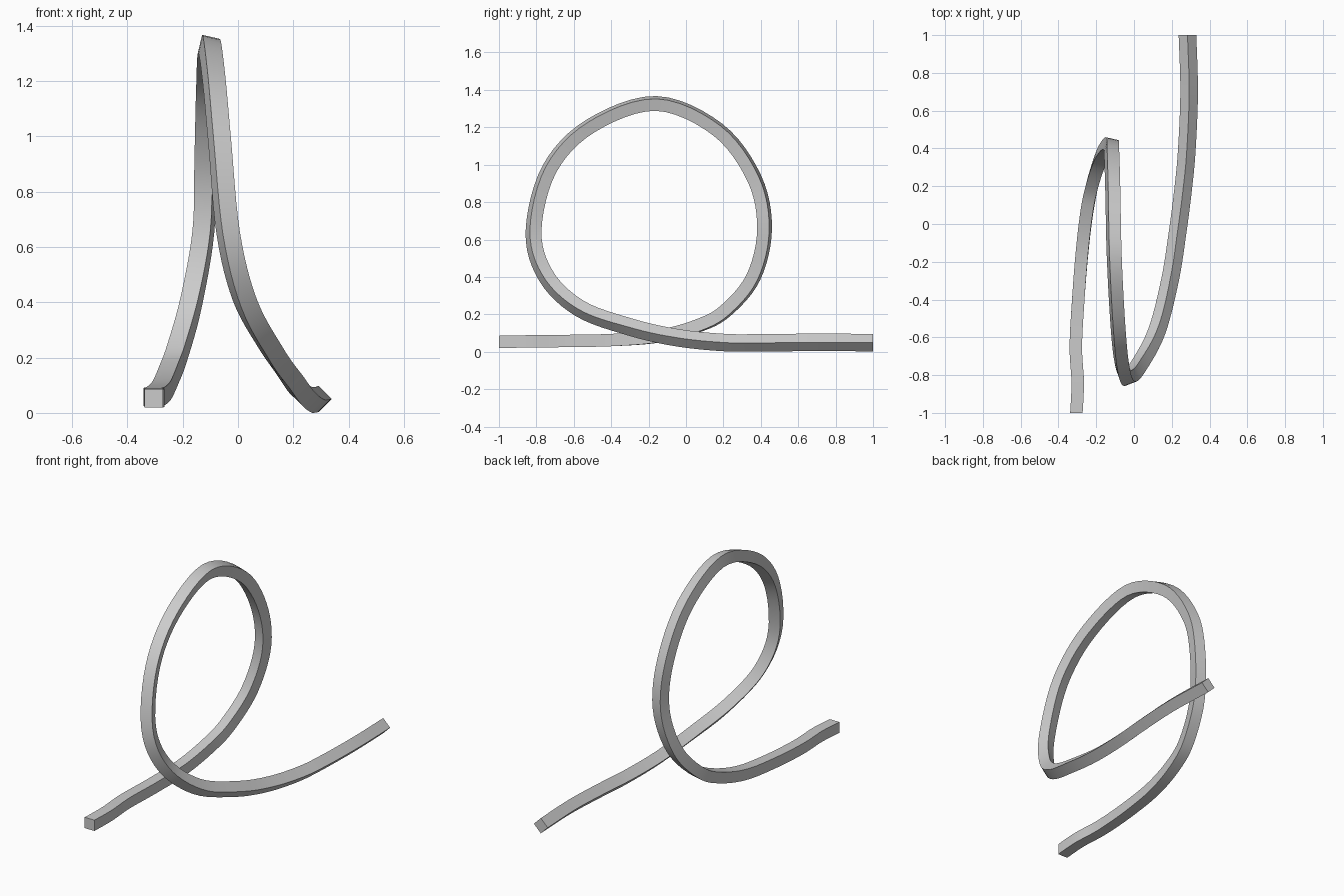
import bpy, bmesh, math
from mathutils import Vector

if "Cube" in bpy.data.objects:
    bpy.data.objects.remove(bpy.data.objects["Cube"])

# path of the bar: x, y, z, twist in degrees
PATH = [
    (-.305, -1, .055, 0), (-.298, -.84, .058, 0), (-.308, -.65, .06, 0),
    (-.295, -.4, .065, 0), (-.275, -.15, .085, 2), (-.25, .06, .14, 5),
    (-.22, .21, .22, 9), (-.17, .36, .4, 12), (-.125, .42, .66, 13),
    (-.118, .365, .93, 13), (-.112, .17, 1.19, 13), (-.105, -.16, 1.33, 13),
    (-.087, -.51, 1.21, 14), (-.066, -.73, .98, 16), (-.035, -.815, .65, 20),
    (.025, -.75, .41, 28), (.12, -.57, .235, 36), (.19, -.3, .135, 42),
    (.23, -.05, .078, 45), (.262, .2, .052, 45), (.28, .4, .05, 45),
    (.292, .7, .053, 45), (.283, 1, .051, 45)]
HALF = .033
STEPS = 6


def sample(i, t):
    """Catmull-Rom position, tangent and twist on segment i."""
    p = [PATH[min(max(k, 0), len(PATH) - 1)] for k in range(i - 1, i + 3)]
    a, b, c, d = (Vector(q[:3]) for q in p)
    pos = .5 * (2 * b + (c - a) * t + (2 * a - 5 * b + 4 * c - d) * t**2
                + (3 * b - a - 3 * c + d) * t**3)
    tan = (c - a) + 2 * (2 * a - 5 * b + 4 * c - d) * t + 3 * (3 * b - a - 3 * c + d) * t**2
    return pos, tan.normalized(), math.radians(p[1][3] + (p[2][3] - p[1][3]) * t)


# square section swept along the path
stations = [sample(i, k / STEPS) for i in range(len(PATH) - 1) for k in range(STEPS)]
stations.append(sample(len(PATH) - 2, 1))
bm = bmesh.new()
rings = []
for n, (pos, tan, twist) in enumerate(stations):
    if n in (0, len(stations) - 1):
        tan = Vector((0, 1, 0))
    side = Vector((1, 0, 0))
    side = (side - tan * side.dot(tan)).normalized()
    up = side.cross(tan)
    u = side * math.cos(twist) + up * math.sin(twist)
    v = up * math.cos(twist) - side * math.sin(twist)
    rings.append([bm.verts.new(pos + HALF * (sx * u + sy * v))
                  for sx, sy in ((-1, -1), (1, -1), (1, 1), (-1, 1))])
for r, s in zip(rings, rings[1:]):
    for k in range(4):
        bm.faces.new((r[k], r[(k + 1) % 4], s[(k + 1) % 4], s[k]))
bm.faces.new(rings[0])
bm.faces.new(rings[-1])
bmesh.ops.recalc_face_normals(bm, faces=bm.faces)

# rest on the ground
low = min(v.co.z for v in bm.verts)
bmesh.ops.translate(bm, verts=bm.verts, vec=(0, 0, -low))

mesh = bpy.data.meshes.new("looped_bar")
bm.to_mesh(mesh)
bm.free()
bar = bpy.data.objects.new("looped_bar", mesh)
bpy.context.collection.objects.link(bar)
bpy.context.view_layer.objects.active = bar
bar.select_set(True)
bpy.ops.object.shade_smooth_by_angle(angle=math.radians(40))
